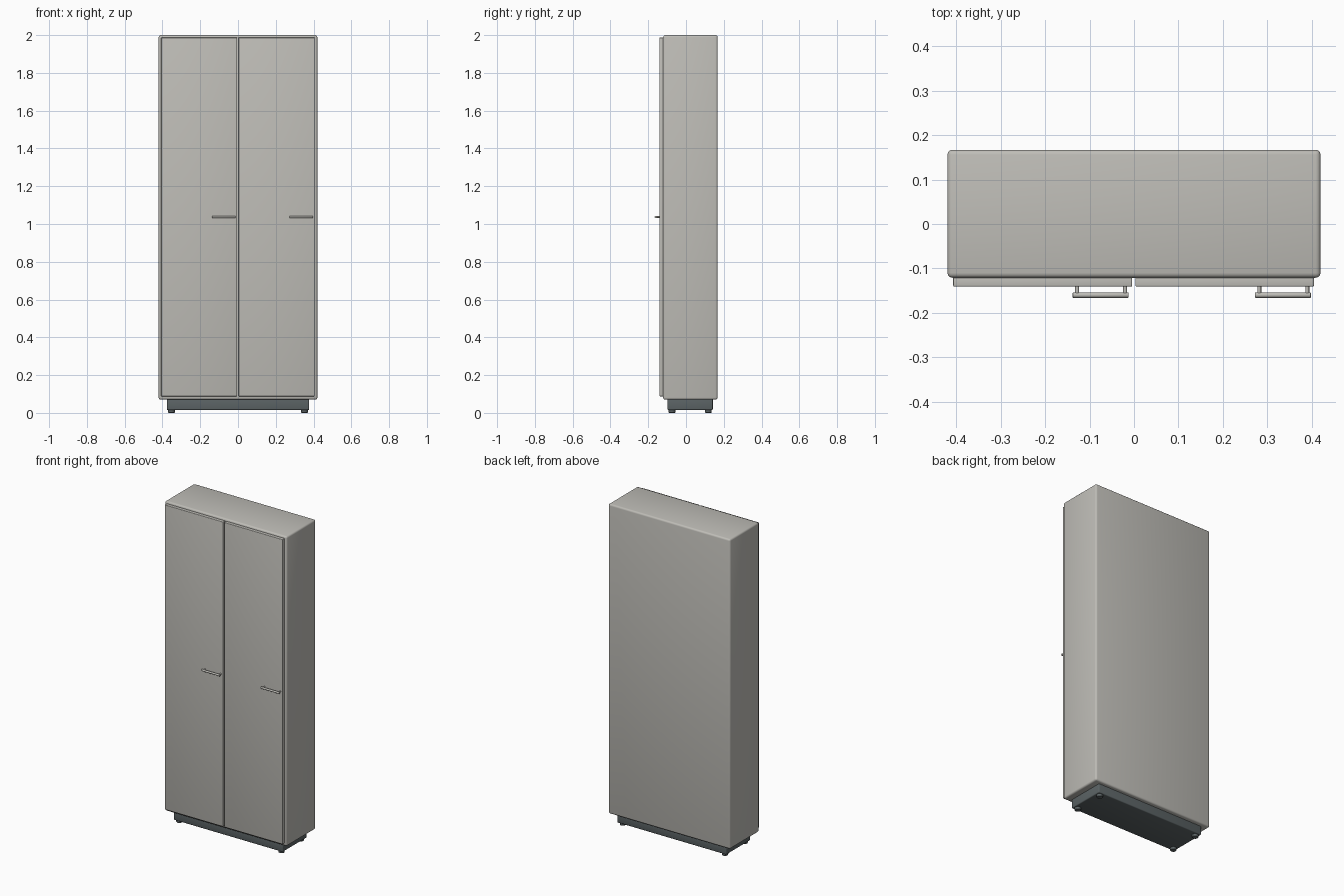
import bpy, math

if "Cube" in bpy.data.objects:
    bpy.data.objects.remove(bpy.data.objects["Cube"])


def mat(name, rgb):
    m = bpy.data.materials.new(name)
    m.diffuse_color = (*rgb, 1)
    m.use_nodes = True
    m.node_tree.nodes["Principled BSDF"].inputs["Base Color"].default_value = m.diffuse_color
    return m


GREY = mat("warm_grey", (0.52, 0.51, 0.475))
DARK = mat("slate_grey", (0.105, 0.125, 0.13))


def finish(o, name, m, bevel=0, seg=3):
    o.name = name
    o.data.materials.append(m)
    if bevel:
        b = o.modifiers.new("bevel", 'BEVEL')
        b.width, b.segments = bevel, seg
        b.limit_method = 'ANGLE'
        bpy.ops.object.modifier_apply(modifier="bevel")
    bpy.ops.object.shade_smooth_by_angle(angle=math.radians(35))
    return o


def box(name, x, y, z, m, bevel=0):
    bpy.ops.mesh.primitive_cube_add(size=1)
    o = bpy.context.object
    o.location = [(a + b) / 2 for a, b in (x, y, z)]
    o.scale = [b - a for a, b in (x, y, z)]
    bpy.ops.object.transform_apply(location=True, scale=True)
    return finish(o, name, m, bevel)


def rod(name, loc, r, length, axis, m, bevel=0):
    rot = {'X': (0, math.pi / 2, 0), 'Y': (math.pi / 2, 0, 0), 'Z': (0, 0, 0)}[axis]
    bpy.ops.mesh.primitive_cylinder_add(vertices=20, radius=r, depth=length,
                                        location=loc, rotation=rot)
    return finish(bpy.context.object, name, m, bevel, 2)


# Cabinet body
box("cabinet_body", (-0.42, 0.42), (-0.121, 0.167), (0.07, 2.0), GREY, 0.011)

# Doors with their bar handles and standoffs
for side, x0, x1, h0, h1 in (("left", -0.407, -0.004, -0.138, -0.012),
                             ("right", 0.003, 0.405, 0.272, 0.398)):
    box(side + "_door", (x0, x1), (-0.141, -0.118), (0.088, 1.987), GREY, 0.003)
    rod(side + "_handle_bar", ((h0 + h1) / 2, -0.160, 1.037), 0.0062, h1 - h0, 'X', GREY, 0.0015)
    for i, px in enumerate((h0 + 0.01, h1 - 0.008)):
        rod(f"{side}_handle_post_{i}", (px, -0.149, 1.037), 0.0045, 0.022, 'Y', GREY)

# Recessed plinth
box("plinth", (-0.377, 0.377), (-0.098, 0.142), (0.015, 0.075), DARK, 0.006)

# Levelling feet
for sx in (-1, 1):
    for y in (-0.074, 0.118):
        rod("foot", (sx * 0.352, y, 0.0125), 0.018, 0.025, 'Z', DARK, 0.004)
